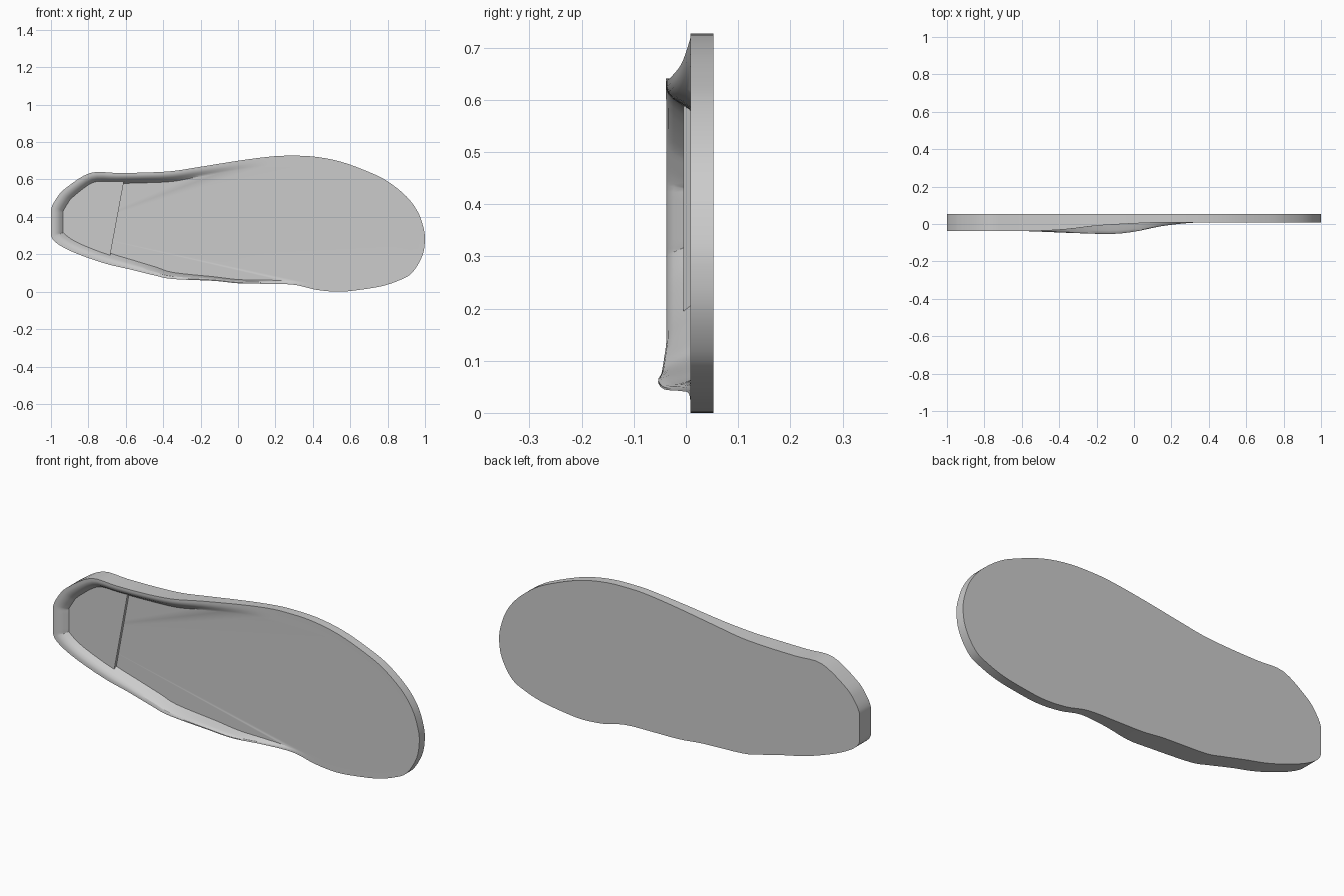
import bpy, bmesh, math
from mathutils import Vector

if "Cube" in bpy.data.objects:
    bpy.data.objects.remove(bpy.data.objects["Cube"])

BACK, FLOOR, PAD = 0.053, 0.009, -0.005

# Outline control points, clockwise from the heel: x, z, rim height, rim width
TOP = [(-1, .37, .046, .08), (-1, .44, .046, .08), (-.97, .50, .046, .08), (-.92, .555, .046, .075),
       (-.79, .635, .047, .065), (-.65, .635, .047, .057), (-.5, .637, .045, .055),
       (-.35, .645, .036, .055), (-.2, .668, .018, .05), (0, .70, .006, .05),
       (.15, .72, 0, .05)]
TOE = [(.25, .727), (.4, .723), (.55, .695), (.7, .64), (.8, .59), (.9, .51), (.96, .43),
       (.99, .35), (1, .28), (.985, .19), (.93, .10), (.86, .06), (.77, .03),
       (.65, .01), (.54, 0), (.42, .01)]
LOW = [(.3, .037, .003, .02), (.15, .042, .02, .02), (0, .045, .05, .02),
       (-.13, .058, .062, .022), (-.35, .068, .056, .035), (-.45, .088, .052, .045),
       (-.58, .12, .047, .052), (-.69, .145, .046, .06), (-.8, .18, .046, .065),
       (-.9, .22, .046, .07), (-.97, .26, .046, .08), (-1, .30, .046, .08)]
CONTROL = [Vector(p) for p in TOP + [(x, z, 0, .03) for x, z in TOE] + LOW]
# Rim cross-section: fraction of width inward, fraction of height
RIM = [(0, 1), (.2, 1), (.4, .93), (.6, .7), (.8, .33), (1, 0)]


def smooth_loop(pts, steps=4):
    """Closed Catmull-Rom curve through the control points."""
    out, n = [], len(pts)
    for i in range(n):
        a, b, c, d = (pts[(i + k) % n] for k in (-1, 0, 1, 2))
        for s in range(steps):
            t = s / steps
            p = 0.5 * (2 * b + (c - a) * t + (2 * a - 5 * b + 4 * c - d) * t * t
                       + (3 * b - a - 3 * c + d) * t ** 3)
            out.append(Vector((min(1, max(-1, p[0])), max(0, p[1]), max(0, p[2]), p[3])))
    return out


LOOP = smooth_loop(CONTROL)


def ring(bm, inset, y_of):
    """Ring of vertices inset by a fraction of the rim width."""
    verts, n = [], len(LOOP)
    for i, p in enumerate(LOOP):
        t = LOOP[(i + 1) % n] - LOOP[i - 1]
        length = math.hypot(t[0], t[1])
        d = inset * p[3] / length
        verts.append(bm.verts.new((p[0] + t[1] * d, y_of(p[2]), p[1] - t[0] * d)))
    return verts


def skin(bm, rings):
    """Join rings with quads and cap both ends."""
    for a, b in zip(rings, rings[1:]):
        for i in range(len(a)):
            bm.faces.new((a[i - 1], a[i], b[i], b[i - 1]))
    bm.faces.new(rings[0])
    bm.faces.new(rings[-1])


def finish(bm, name):
    bmesh.ops.recalc_face_normals(bm, faces=bm.faces)
    mesh = bpy.data.meshes.new(name)
    bm.to_mesh(mesh)
    bm.free()
    obj = bpy.data.objects.new(name, mesh)
    bpy.context.collection.objects.link(obj)
    bpy.ops.object.select_all(action='DESELECT')
    obj.select_set(True)
    bpy.context.view_layer.objects.active = obj
    bpy.ops.object.shade_smooth_by_angle(angle=math.radians(30))


# Sole slab with the raised rim around heel and arch
bm = bmesh.new()
rings = [ring(bm, 0, lambda h: BACK), ring(bm, 0, lambda h: FLOOR)]
rings += [ring(bm, u, lambda h, v=v: FLOOR - h * v - 0.0002 * (1 - u)) for u, v in RIM]
skin(bm, rings)
finish(bm, "sole")

# Raised heel pad, cut off along a slanted line
bm = bmesh.new()
skin(bm, [ring(bm, .75, lambda h: 0.02), ring(bm, .75, lambda h: PAD)])
bmesh.ops.bisect_plane(bm, geom=bm.verts[:] + bm.edges[:] + bm.faces[:],
                       plane_co=(-.65, 0, .375), plane_no=(.43, 0, -.08), clear_outer=True)
bmesh.ops.holes_fill(bm, edges=[e for e in bm.edges if e.is_boundary])
finish(bm, "heel_pad")
